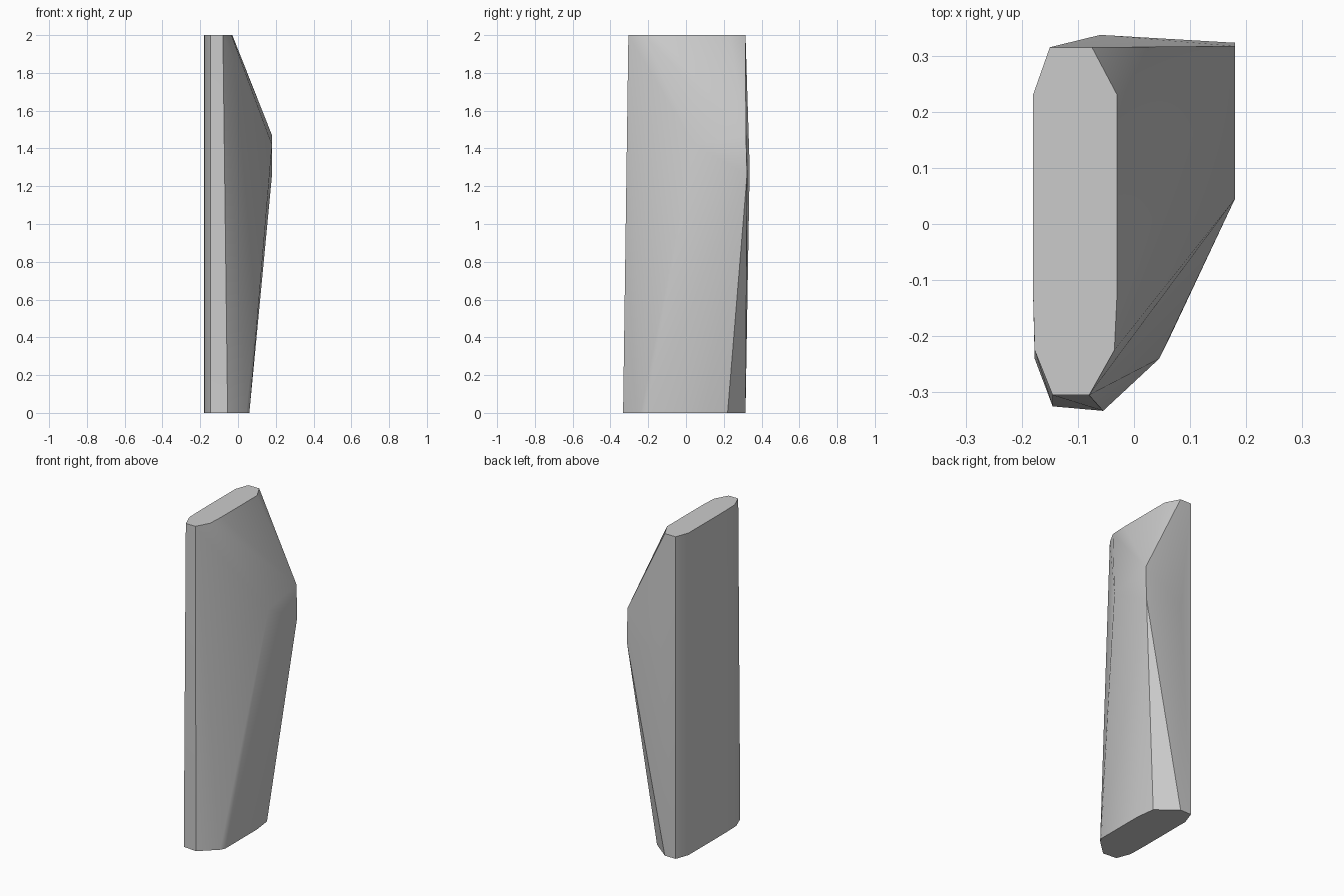
import bpy, bmesh, math

cube = bpy.data.objects.get("Cube")
if cube:
    bpy.data.objects.remove(cube, do_unlink=True)

# One plain grey material
grey = bpy.data.materials.new("light_grey")
grey.use_nodes = True
colour = (0.6, 0.6, 0.6, 1)
grey.diffuse_color = colour
grey.node_tree.nodes["Principled BSDF"].inputs["Base Color"].default_value = colour

# Straight side shared by the two end caps
straight_side = [(-0.18, -0.12), (-0.18, 0.23), (-0.15, 0.315), (-0.075, 0.315)]
top_cap = straight_side + [(-0.03, 0.23), (-0.03, -0.12), (-0.035, -0.225),
                           (-0.08, -0.305), (-0.145, -0.305), (-0.177, -0.225)]
bottom_cap = straight_side + [(0.045, 0.22), (0.06, 0.1), (0.06, -0.21),
                              (0.045, -0.24), (-0.055, -0.333),
                              (-0.145, -0.325), (-0.177, -0.24)]

# Swollen shoulder on one side and the slight bow of the back
shoulder = [(0.18, 0.045, 1.42), (0.18, 0.317, 1.47), (0.18, 0.323, 1.26)]
back_bow = [(-0.06, 0.337, 1.3)]

# Skin the profiles into one faceted body
bm = bmesh.new()
points = ([(x, y, 2) for x, y in top_cap] + [(x, y, 0) for x, y in bottom_cap]
          + shoulder + back_bow)
verts = [bm.verts.new(p) for p in points]
hull = bmesh.ops.convex_hull(bm, input=verts)
inside = [v for v in bm.verts if not v.link_faces]
bmesh.ops.delete(bm, geom=inside, context='VERTS')
bmesh.ops.dissolve_limit(bm, angle_limit=math.radians(0.5),
                         verts=bm.verts[:], edges=bm.edges[:])
bmesh.ops.recalc_face_normals(bm, faces=bm.faces[:])

mesh = bpy.data.meshes.new("tapered_body")
bm.to_mesh(mesh)
bm.free()
mesh.materials.append(grey)
body = bpy.data.objects.new("tapered_body", mesh)
bpy.context.collection.objects.link(body)

# Soft shading across shallow facets
bpy.ops.object.select_all(action='DESELECT')
body.select_set(True)
bpy.context.view_layer.objects.active = body
bpy.ops.object.shade_smooth_by_angle(angle=math.radians(30))
